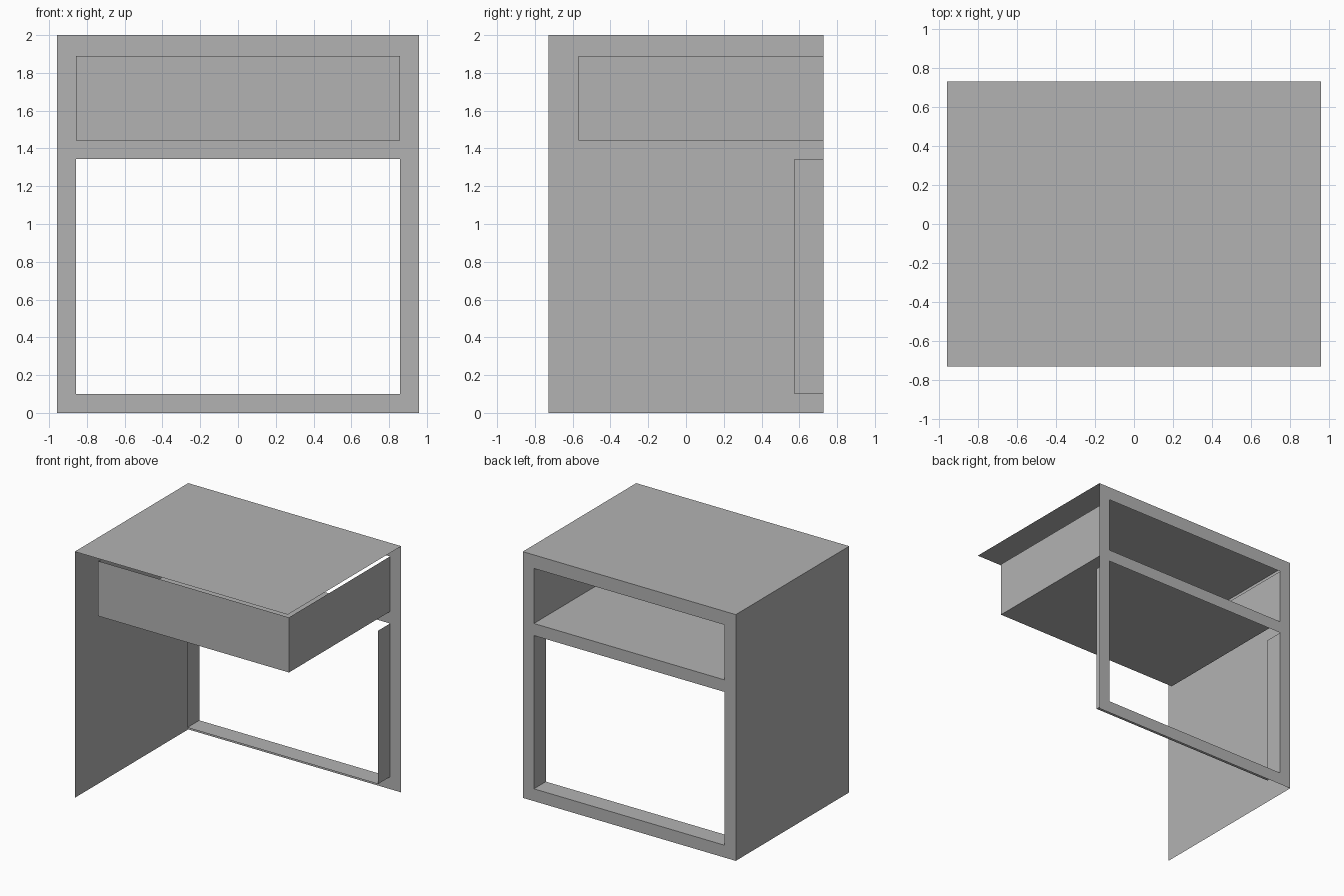
import bpy
import bmesh

cube = bpy.data.objects.get("Cube")
if cube:
    bpy.data.objects.remove(cube, do_unlink=True)

# Main dimensions
W, D, H = 0.957, 0.728, 2.0        # half width, half depth, height
IN = 0.857                         # half width of the openings
LOW, MID, SHELF, UP = 0.10, 1.345, 1.443, 1.89
BOX_FRONT, LINING = -0.57, 0.575

grey = bpy.data.materials.new("plain grey")
grey.use_nodes = True
color = (0.45, 0.45, 0.45, 1)
grey.diffuse_color = color
grey.node_tree.nodes["Principled BSDF"].inputs["Base Color"].default_value = color


def sheet_object(name, quads):
    """Thin sheet part made of four-cornered faces with shared corners."""
    bm = bmesh.new()
    for quad in quads:
        bm.faces.new([bm.verts.new(p) for p in quad])
    bmesh.ops.remove_doubles(bm, verts=bm.verts, dist=0.0001)
    mesh = bpy.data.meshes.new(name)
    bm.to_mesh(mesh)
    bm.free()
    mesh.materials.append(grey)
    obj = bpy.data.objects.new(name, mesh)
    bpy.context.collection.objects.link(obj)
    return obj


def across(z, y0, y1, x):
    """Level face, facing up."""
    return [(-x, y0, z), (x, y0, z), (x, y1, z), (-x, y1, z)]


def side(x, y0, y1, z0, z1):
    """Upright face running front to back, facing away from the middle."""
    quad = [(x, y0, z0), (x, y1, z0), (x, y1, z1), (x, y0, z1)]
    return quad if x > 0 else quad[::-1]


def upright(y, x0, x1, z0, z1):
    """Upright face running across, facing away from the middle."""
    quad = [(x0, y, z0), (x1, y, z0), (x1, y, z1), (x0, y, z1)]
    return quad if y < 0 else quad[::-1]


# Table top and the single full-height side panel
sheet_object("table_top", [across(H, -D, D, W)])
sheet_object("right_side_panel", [side(-W, -D, D, 0, H)])

# Back frame: a grid of faces with two openings left out
xs = [-W, -IN, IN, W]
zs = [0, LOW, MID, SHELF, UP, H]
openings = {(1, 1), (1, 3)}
sheet_object("back_frame", [
    upright(D, xs[i], xs[i + 1], zs[k], zs[k + 1])
    for i in range(3) for k in range(5) if (i, k) not in openings])

# Lining of the lower opening: sill and two jambs
sheet_object("opening_lining", [across(LOW, LINING, D, IN)] + [
    side(s * IN, LINING, D, LOW, MID) for s in (-1, 1)])

# Compartment: floor, front and two sides, open at the back and the top
sheet_object("drawer_compartment", [
    across(SHELF, BOX_FRONT, D, IN),
    upright(BOX_FRONT, -IN, IN, SHELF, UP)] + [
    side(s * IN, BOX_FRONT, D, SHELF, UP) for s in (-1, 1)])
